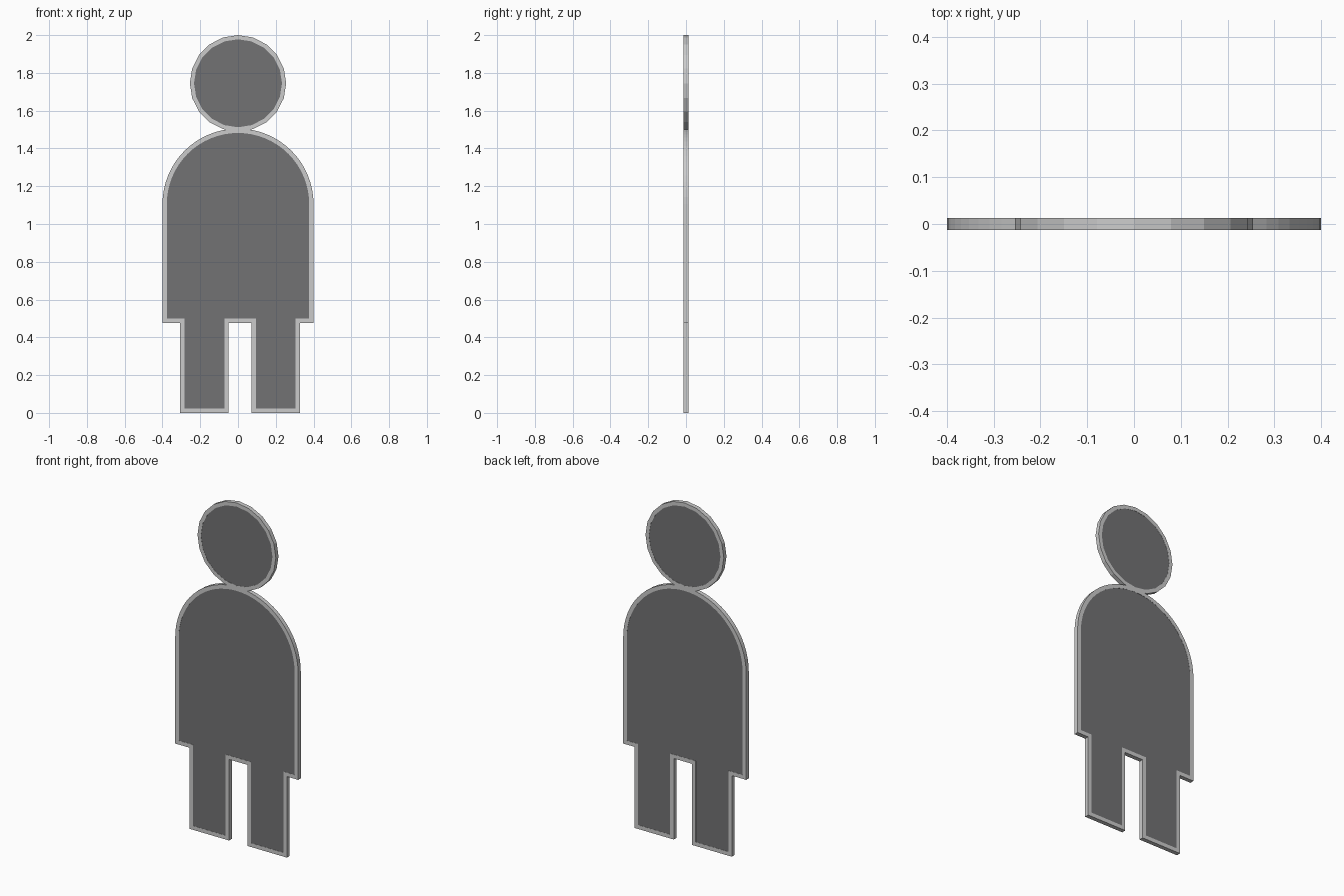
import bpy, bmesh
from math import sin, cos, pi

if "Cube" in bpy.data.objects:
    bpy.data.objects.remove(bpy.data.objects["Cube"])

HALF = 0.0125   # half of the sign's thickness
RIM = 0.023     # width of the light border


def make_object(name, bm, material=None):
    bmesh.ops.recalc_face_normals(bm, faces=bm.faces)
    mesh = bpy.data.meshes.new(name)
    bm.to_mesh(mesh)
    bm.free()
    if material:
        mesh.materials.append(material)
    obj = bpy.data.objects.new(name, mesh)
    bpy.context.collection.objects.link(obj)


def loop(bm, points, y):
    return [bm.verts.new((x, y, z)) for x, z in points]


def rim(name, outer, inner):
    """Closed border between two outlines with equal point counts."""
    bm = bmesh.new()
    rings = [loop(bm, outer, -HALF), loop(bm, inner, -HALF),
             loop(bm, inner, HALF), loop(bm, outer, HALF)]
    n = len(outer)
    for k in range(4):
        a, b = rings[k], rings[(k + 1) % 4]
        for i in range(n):
            j = (i + 1) % n
            bm.faces.new((a[i], a[j], b[j], b[i]))
    make_object(name, bm)


def panel(name, points, material):
    """Dark filling, a hair behind the border faces."""
    bm = bmesh.new()
    front = loop(bm, points, -HALF + 0.001)
    back = loop(bm, points, HALF - 0.001)
    bm.faces.new(front)
    bm.faces.new(back)
    n = len(points)
    for i in range(n):
        j = (i + 1) % n
        bm.faces.new((front[i], front[j], back[j], back[i]))
    make_object(name, bm, material)


def head_outline(r):
    return [(r * cos(2 * pi * i / 20), 1.745 + r * sin(2 * pi * i / 20)) for i in range(20)]


def body_outline(d):
    """Rounded torso with two legs, grown outward by d."""
    r = 0.377 + d
    pts = [(r * cos(pi * i / 32), 1.105 + r * sin(pi * i / 32)) for i in range(33)]
    hem, foot = 0.5 - d, 0.023 - d
    pts.append((-r, hem))
    for left, right in ((-0.284, -0.072), (0.094, 0.304)):
        pts += [(left - d, hem), (left - d, foot), (right + d, foot), (right + d, hem)]
    pts.append((r, hem))
    return pts


dark = bpy.data.materials.new("dark_grey")
dark.diffuse_color = (0.17, 0.17, 0.175, 1)
dark.use_nodes = True
dark.node_tree.nodes["Principled BSDF"].inputs["Base Color"].default_value = dark.diffuse_color

# Head disc
rim("head_border", head_outline(0.255), head_outline(0.255 - RIM + 0.001))
panel("head_panel", head_outline(0.255 - RIM + 0.001), dark)

# Torso and legs
rim("body_border", body_outline(RIM), body_outline(0))
panel("body_panel", body_outline(0), dark)
